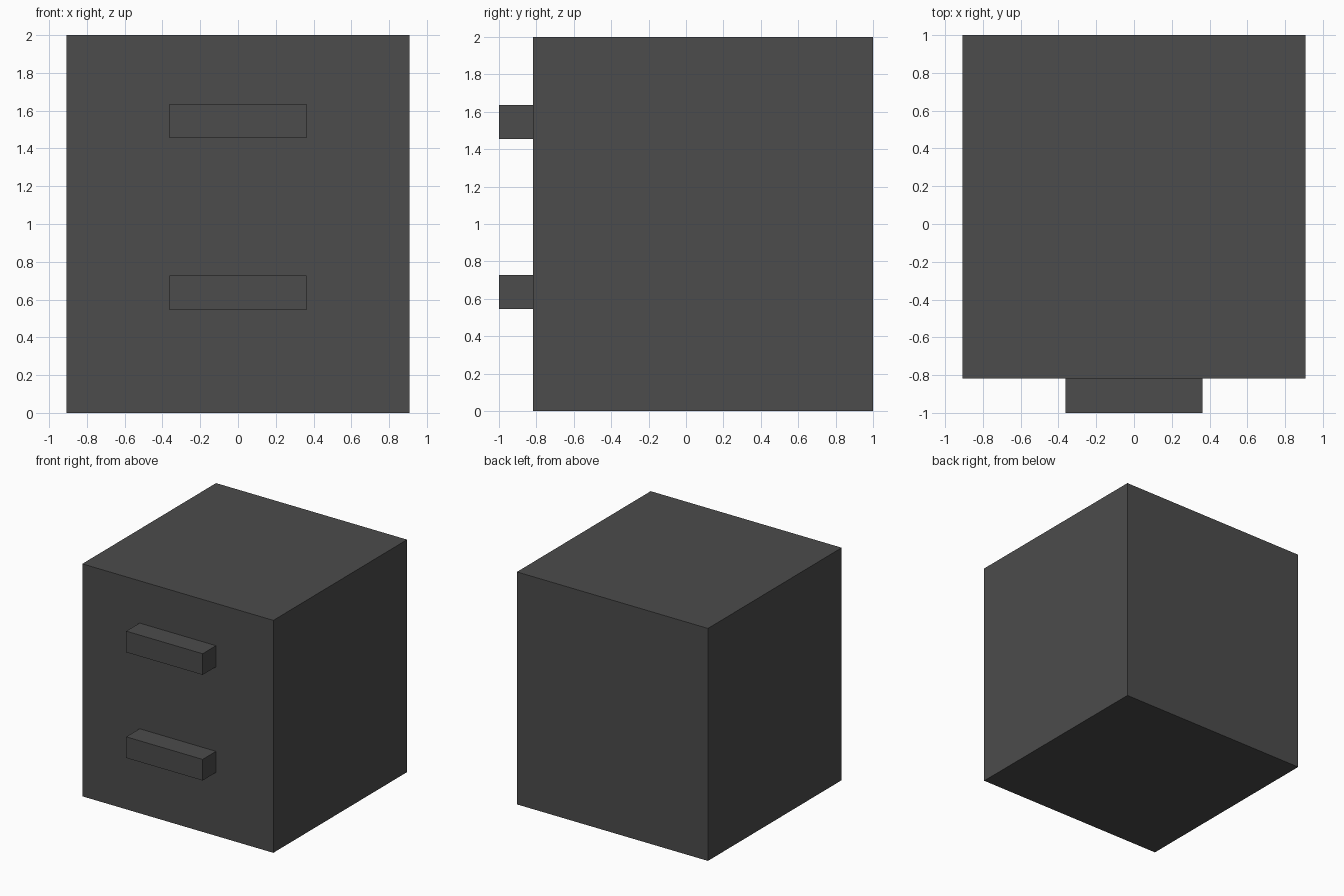
import bpy
import bmesh
from mathutils import Matrix

if "Cube" in bpy.data.objects:
    bpy.data.objects.remove(bpy.data.objects["Cube"])

U = 2 / 11  # grid unit of the model

dark_grey = bpy.data.materials.new("dark_grey")
dark_grey.diffuse_color = (0.072, 0.072, 0.072, 1)
dark_grey.use_nodes = True
dark_grey.node_tree.nodes["Principled BSDF"].inputs["Base Color"].default_value = dark_grey.diffuse_color


def box(name, size, center):
    """Add a flat-shaded box with the given size and centre."""
    mesh = bpy.data.meshes.new(name)
    bm = bmesh.new()
    bmesh.ops.create_cube(bm, size=1, matrix=Matrix.Diagonal((*size, 1)))
    bm.to_mesh(mesh)
    bm.free()
    mesh.materials.append(dark_grey)
    obj = bpy.data.objects.new(name, mesh)
    obj.location = center
    bpy.context.collection.objects.link(obj)
    return obj


# Cabinet body
box("cabinet_body", (10 * U, 10 * U, 11 * U), (0, 0.5 * U, 5.5 * U))

# Drawer handles on the front
for name, z in (("lower_handle", 3.5 * U), ("upper_handle", 8.5 * U)):
    box(name, (4 * U, U, U), (0, -5 * U, z))
